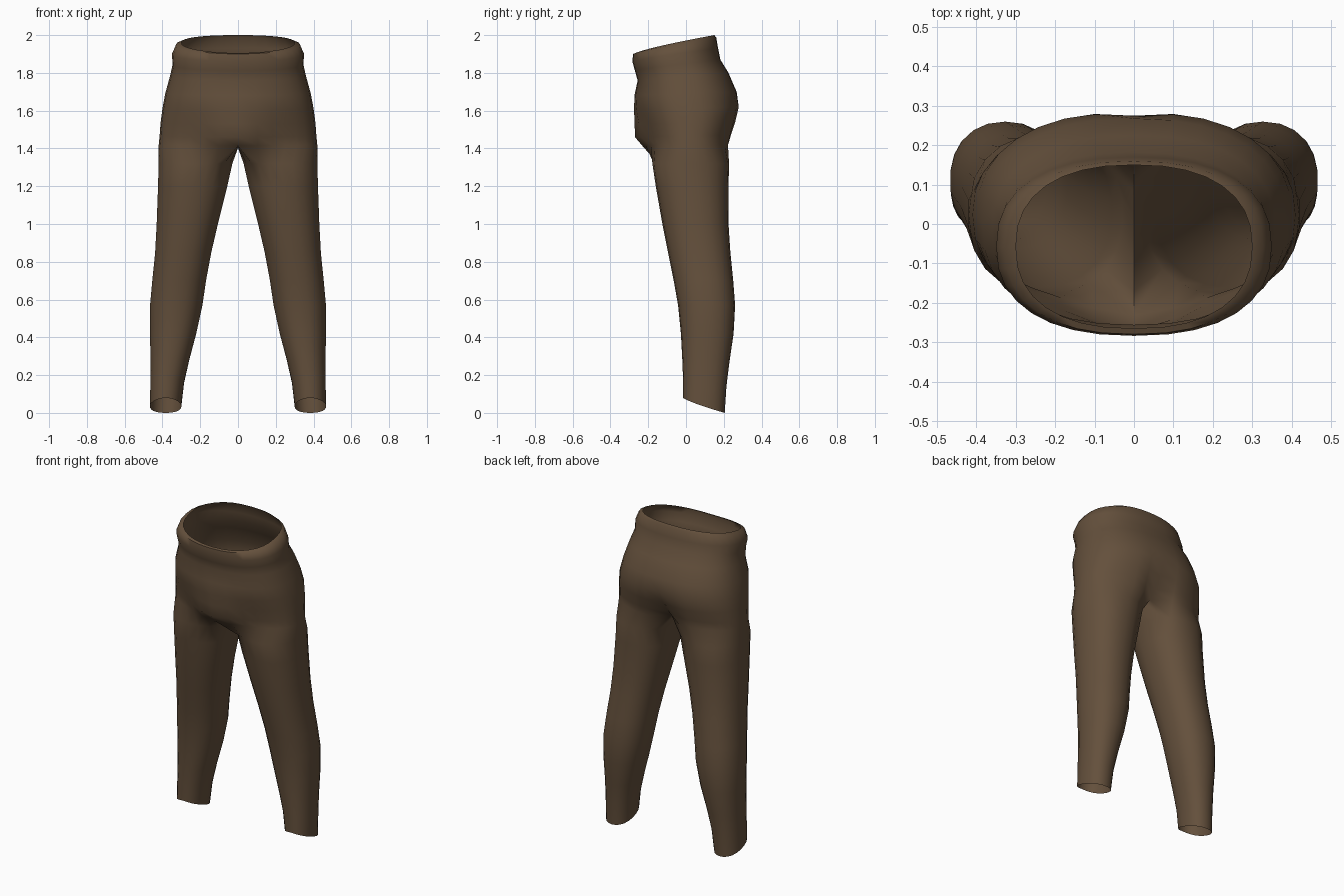
import bpy, bmesh, math

if "Cube" in bpy.data.objects:
    bpy.data.objects.remove(bpy.data.objects["Cube"])

N = 32           # points around the hips
HALF = N // 2
SEAM = 5         # points along the crotch seam


def oval(a, cx, hx, yf, yb, p=0.85):
    """Point on a rounded oval; angle 0 faces front, growing towards +x."""
    s, c = math.sin(a), math.cos(a)
    x = cx + hx * math.copysign(abs(s) ** p, s)
    y = (yf + yb) / 2 - (yb - yf) / 2 * math.copysign(abs(c) ** p, c)
    return x, y


def tilt(y, yf, yb, zf, zb):
    t = min(max((y - yf) / (yb - yf), 0), 1)
    return zf + (zb - zf) * t ** 0.8


# hips: front z, back z, half width, front y, back y, front bulge, rear cleft
HIPS = [
    (1.905, 2.00, .300, -.265, .150, 0, 0),
    (1.900, 1.987, .328, -.280, .160, 0, 0),
    (1.860, 1.93, .350, -.284, .170, 0, 0),
    (1.810, 1.87, .346, -.270, .182, 0, 0),
    (1.760, 1.80, .360, -.256, .225, 0, 0),
    (1.680, 1.70, .385, -.268, .268, .005, 0),
    (1.600, 1.62, .400, -.250, .285, .025, .01),
    (1.530, 1.54, .410, -.222, .268, .05, .03),
    (1.460, 1.47, .415, -.202, .248, .068, .06),
    (1.415, 1.42, .420, -.192, .236, .04, .09),
]

# legs: front z, back z, inner x, outer x, front y, back y
LEGS = [
    (1.32, 1.32, .028, .422, -.178, .228),
    (1.20, 1.20, .055, .425, -.160, .225),
    (1.00, 1.00, .105, .432, -.125, .225),
    (.85, .85, .140, .440, -.095, .235),
    (.70, .70, .168, .455, -.065, .250),
    (.57, .57, .187, .467, -.042, .260),
    (.42, .42, .220, .467, -.027, .252),
    (.29, .27, .258, .464, -.020, .230),
    (.19, .14, .285, .465, -.016, .214),
    (.08, .00, .300, .466, -.015, .205),
]

bm = bmesh.new()


def bridge(a, b):
    for i in range(len(a)):
        j = (i + 1) % len(a)
        bm.faces.new((a[i], b[i], b[j], a[j]))


# waist and hips
rings = []
for zf, zb, hx, yf, yb, bulge, cleft in HIPS:
    ring = []
    for i in range(N):
        x, y = oval(2 * math.pi * i / N, 0, hx, yf, yb)
        z = tilt(y, yf, yb, zf, zb)
        if y < (yf + yb) / 2:
            y -= bulge * math.exp(-(x / .15) ** 2)
        else:
            y -= cleft * math.exp(-(x / .07) ** 2)
        ring.append(bm.verts.new((x, y, z)))
    rings.append(ring)
for a, b in zip(rings, rings[1:]):
    bridge(a, b)

# crotch seam, running from back to front between the legs
last = rings[-1]
front, back = last[0].co, last[HALF].co
seam = []
for k in range(1, SEAM + 1):
    co = back.lerp(front, k / (SEAM + 1))
    co.x, co.z = 0, co.z - .015 * math.sin(math.pi * k / (SEAM + 1))
    seam.append(bm.verts.new(co))

# legs
M = HALF + 1 + SEAM
start = -math.pi * (SEAM + 1) / M
for side in (1, -1):
    prev = [last[(side * i) % N] for i in range(HALF + 1)] + seam
    for zf, zb, xi, xo, yf, yb in LEGS:
        ring = []
        for i in range(M):
            x, y = oval(start + 2 * math.pi * i / M, (xi + xo) / 2, (xo - xi) / 2, yf, yb, .9)
            ring.append(bm.verts.new((side * x, y, tilt(y, yf, yb, zf, zb))))
        bridge(prev, ring)
        prev = ring

bmesh.ops.recalc_face_normals(bm, faces=bm.faces)
# make sure the cloth faces outwards
probe = max(bm.faces, key=lambda f: f.calc_center_median().x)
if probe.normal.x < 0:
    bmesh.ops.reverse_faces(bm, faces=bm.faces)

mesh = bpy.data.meshes.new("trousers")
bm.to_mesh(mesh)
bm.free()
trousers = bpy.data.objects.new("trousers", mesh)
bpy.context.collection.objects.link(trousers)

cloth = bpy.data.materials.new("brown cloth")
cloth.diffuse_color = (.127, .08, .045, 1)
cloth.use_nodes = True
cloth.node_tree.nodes["Principled BSDF"].inputs["Base Color"].default_value = cloth.diffuse_color
mesh.materials.append(cloth)

bpy.context.view_layer.objects.active = trousers
trousers.select_set(True)
bpy.ops.object.shade_smooth_by_angle(angle=math.radians(60))
